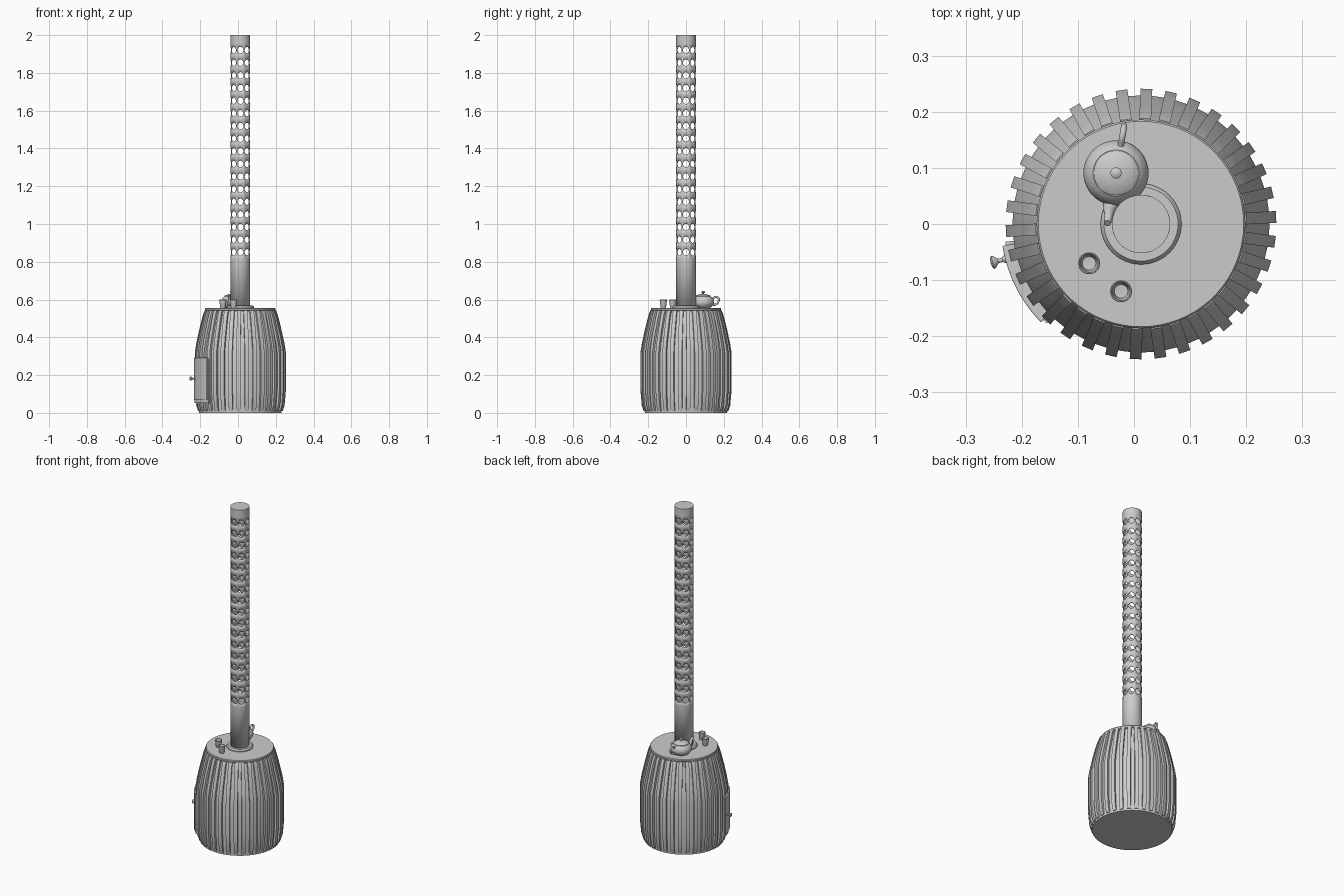
import bpy, bmesh, math
from math import sin, cos, tan, pi, radians
from mathutils import Matrix, Vector

if "Cube" in bpy.data.objects:
    bpy.data.objects.remove(bpy.data.objects["Cube"])

CX = 0.0125          # axis of the stove
TOP = 0.556          # height of the stove top


def make(name, bm, loc=(0, 0, 0), angle=35):
    bmesh.ops.remove_doubles(bm, verts=bm.verts, dist=1e-5)
    bmesh.ops.recalc_face_normals(bm, faces=bm.faces)
    me = bpy.data.meshes.new(name)
    bm.to_mesh(me)
    bm.free()
    for p in me.polygons:
        p.use_smooth = True
    me.set_sharp_from_angle(angle=radians(angle))
    ob = bpy.data.objects.new(name, me)
    ob.location = loc
    bpy.context.collection.objects.link(ob)
    return ob


def lathe(name, profile, loc, n=48):
    """Spin an (r, z) profile; ends at r = 0 close themselves."""
    bm = bmesh.new()
    rings = []
    for r, z in profile:
        if r == 0:
            rings.append([bm.verts.new((0, 0, z))] * n)
        else:
            rings.append([bm.verts.new((r * cos(2 * pi * i / n), r * sin(2 * pi * i / n), z))
                          for i in range(n)])
    for a, b in zip(rings, rings[1:]):
        for i in range(n):
            j = (i + 1) % n
            quad = list(dict.fromkeys((a[i], a[j], b[j], b[i])))
            if len(quad) > 2:
                bm.faces.new(quad)
    return make(name, bm, loc)


def tube(name, pts, radii, loc):
    """Tapered tube along a smooth path."""
    cu = bpy.data.curves.new(name, 'CURVE')
    cu.dimensions = '3D'
    cu.bevel_depth = 1.0
    cu.bevel_resolution = 4
    cu.use_fill_caps = True
    sp = cu.splines.new('BEZIER')
    sp.bezier_points.add(len(pts) - 1)
    for bp, p, r in zip(sp.bezier_points, pts, radii):
        bp.co, bp.radius = p, r
        bp.handle_left_type = bp.handle_right_type = 'AUTO'
    ob = bpy.data.objects.new(name, cu)
    ob.location = loc
    bpy.context.collection.objects.link(ob)
    return ob


def curved_panel(name, r0, r1, a0, a1, z0, z1, n=14):
    """Block bent around the stove axis."""
    bm = bmesh.new()
    secs = []
    for i in range(n + 1):
        a = radians(a0 + (a1 - a0) * i / n)
        secs.append([bm.verts.new((r * cos(a), r * sin(a), z))
                     for r, z in ((r0, z0), (r1, z0), (r1, z1), (r0, z1))])
    for s, t in zip(secs, secs[1:]):
        for k in range(4):
            m = (k + 1) % 4
            bm.faces.new((s[k], s[m], t[m], t[k]))
    bm.faces.new(secs[0])
    bm.faces.new(secs[-1])
    return make(name, bm, (CX, 0, 0))


# stove body, with the fin outline 0.012 outside it
outline = [(0.224, 0.01), (0.234, 0.04), (0.241, 0.12), (0.241, 0.32), (0.233, 0.37),
           (0.22, 0.43), (0.204, 0.495), (0.196, 0.525), (0.188, 0.543)]
body = [(0, 0), (0.218, 0)] + [(r - 0.012, z) for r, z in outline[1:]] + [(0.176, 0.55), (0, 0.55)]
lathe("stove_body", body, (CX, 0, 0), 68)
lathe("top_plate", [(0, 0.54), (0.182, 0.54), (0.186, 0.544), (0.186, 0.552), (0.183, TOP), (0, TOP)],
      (CX, 0, 0), 68)

# cooling fins
bm = bmesh.new()
for k in range(34):
    rot = Matrix.Rotation(radians(3) + 2 * pi * k / 34, 4, 'Z')
    rail = []
    for r, z in outline:
        rail.append([bm.verts.new(rot @ Vector((q, w, z)))
                     for q, w in ((r - 0.025, -0.0105), (r, -0.0105), (r, 0.0105), (r - 0.025, 0.0105))])
    for s, t in zip(rail, rail[1:]):
        for m in range(4):
            bm.faces.new((s[m], s[(m + 1) % 4], t[(m + 1) % 4], t[m]))
    bm.faces.new(rail[0])
    bm.faces.new(rail[-1])
make("cooling_fins", bm, (CX, 0, 0), 25)

# door, frame and knob
curved_panel("door_frame", 0.222, 0.244, 187.5, 226.5, 0.052, 0.285)
door = curved_panel("door", 0.222, 0.25, 189, 224.5, 0.068, 0.293)
bev = door.modifiers.new("soft_edges", 'BEVEL')
bev.width, bev.segments = 0.002, 2
knob = lathe("door_knob", [(0, -0.01), (0.008, -0.01), (0.007, 0.004), (0.004, 0.008), (0.004, 0.016),
                           (0.011, 0.023), (0.012, 0.026), (0.008, 0.029), (0, 0.03)],
             (CX + 0.247 * cos(radians(194.5)), 0.247 * sin(radians(194.5)), 0.182), 24)
knob.rotation_euler = (0, pi / 2, radians(194.5))

# perforated chimney pipe: square cells with round holes wrapped on a cylinder
R, ROWS, COLS, N = 0.052, 17, 8, 24
Z0, STEP, HOLE = 0.85, 0.0669, 0.0172
bm = bmesh.new()


def wrap(arc, z):
    return bm.verts.new((R * cos(arc / R), R * sin(arc / R), z))


half_w, half_h = pi * R / COLS, STEP / 2
for row in range(ROWS):
    for col in range(COLS):
        u0, zc = 2 * half_w * col, Z0 + row * STEP
        ring = []
        for i in range(N):
            a = 2 * pi * i / N
            m = max(abs(cos(a)), abs(sin(a)))
            ring.append((wrap(u0 + HOLE * cos(a), zc + HOLE * sin(a)),
                         wrap(u0 + half_w * cos(a) / m, zc + half_h * sin(a) / m)))
        for i in range(N):
            p, q = ring[i], ring[(i + 1) % N]
            bm.faces.new((p[0], p[1], q[1], q[0]))

# plain lower and upper pipe ends plus the closed top
steps = [-1] + [tan(radians(d)) for d in (-30, -15, 0, 15, 30)]
arcs = [half_w * (2 * c + s) for c in range(COLS) for s in steps]
for lo, hi in ((0.55, Z0 - half_h), (Z0 + (ROWS - 0.5) * STEP, 2.0)):
    a, b = [wrap(u, lo) for u in arcs], [wrap(u, hi) for u in arcs]
    for i in range(len(arcs)):
        j = (i + 1) % len(arcs)
        bm.faces.new((a[i], a[j], b[j], b[i]))
bm.faces.new(b)
pipe = make("chimney_pipe", bm, (CX, 0, 0))
sol = pipe.modifiers.new("wall", 'SOLIDIFY')
sol.thickness, sol.offset = 0.003, -1
for f in pipe.data.polygons:          # keep the wall growing inward
    c = f.center
    if abs(f.normal.z) < 0.5:
        if f.normal.x * c.x + f.normal.y * c.y < 0:
            pipe.data.flip_normals()
        break
lathe("pipe_collar", [(0.049, TOP - 0.002), (0.072, TOP - 0.002), (0.072, 0.561), (0.066, 0.569), (0.049, 0.569)],
      (CX, 0, 0))

# teapot
POT = (-0.032, 0.091, TOP)
lathe("teapot_body", [(0, 0), (0.036, 0), (0.046, 0.006), (0.055, 0.019), (0.058, 0.031), (0.055, 0.044),
                      (0.047, 0.055), (0.041, 0.06), (0, 0.06)], POT)
lathe("teapot_lid", [(0.04, 0.058), (0.04, 0.063), (0.034, 0.067), (0.018, 0.072), (0.005, 0.0735),
                     (0.005, 0.077), (0.010, 0.081), (0.010, 0.085), (0.006, 0.088), (0, 0.089)], POT, 36)
d = Vector((0.17, 0.985, 0))
path = lambda pts: [d * s + Vector((0, 0, z)) for s, z in pts]
tube("teapot_handle", path([(0.05, 0.05), (0.068, 0.058), (0.083, 0.05), (0.08, 0.03), (0.066, 0.018), (0.052, 0.016)]),
     [0.0055] * 6, POT)
d = Vector((0.17, 0.985, 0))
tube("teapot_spout", path([(-0.045, 0.022), (-0.064, 0.03), (-0.076, 0.05), (-0.091, 0.068)]),
     [0.017, 0.012, 0.008, 0.0065], POT)

# cups
for i, (x, y) in enumerate(((-0.08, -0.07), (-0.023, -0.12))):
    lathe(f"cup_{i + 1}", [(0, 0), (0.013, 0), (0.0145, 0.003), (0.0195, 0.042), (0.0185, 0.043), (0.0165, 0.042),
                           (0.012, 0.006), (0, 0.005)], (x, y, TOP), 32)
